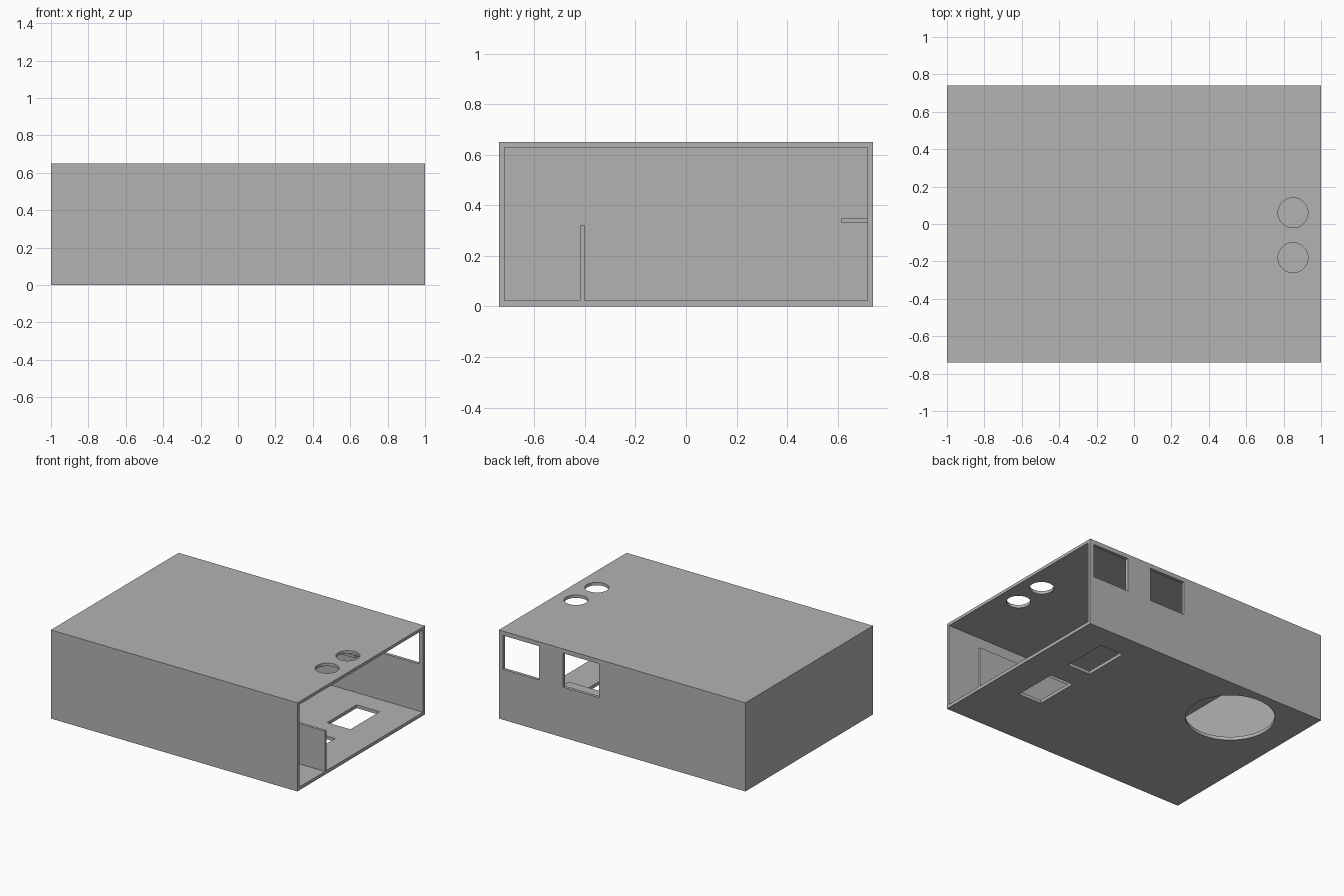
import bpy

default = bpy.data.objects.get("Cube")
if default:
    bpy.data.objects.remove(default, do_unlink=True)

grey = bpy.data.materials.new("plain_grey")
grey.use_nodes = True
colour = (0.45, 0.45, 0.45, 1)
grey.diffuse_color = colour
grey.node_tree.nodes["Principled BSDF"].inputs["Base Color"].default_value = colour


def block(name, x, y, z):
    """Box given by its (low, high) range on each axis."""
    bpy.ops.mesh.primitive_cube_add(size=1)
    ob = bpy.context.object
    ob.name = name
    for v in ob.data.vertices:
        v.co = [r[0] if c < 0 else r[1] for c, r in zip(v.co, (x, y, z))]
    ob.data.materials.append(grey)
    return ob


def disc(name, x, y, z, radius):
    """Upright cylinder used as a round cutter."""
    bpy.ops.mesh.primitive_cylinder_add(vertices=64, radius=radius, depth=0.2, location=(x, y, z))
    ob = bpy.context.object
    ob.name = name
    ob.data.materials.append(grey)
    return ob


def cut(target, cutter):
    mod = target.modifiers.new("cut", "BOOLEAN")
    mod.operation = "DIFFERENCE"
    mod.solver = "EXACT"
    mod.object = cutter
    bpy.context.view_layer.objects.active = target
    bpy.ops.object.modifier_apply(modifier=mod.name)
    bpy.data.objects.remove(cutter, do_unlink=True)


# Case: a box hollowed out from its open end
case = block("case", (-1, 1), (-0.74, 0.74), (0, 0.65))
cut(case, block("hollow", (-0.98, 1.1), (-0.717, 0.717), (0.024, 0.628)))

# Two windows in the back wall
for x in ((0.675, 0.967), (0.187, 0.48)):
    cut(case, block("window", x, (0.65, 0.85), (0.37, 0.618)))

# Two rectangular slots in the floor
for y in ((0.22, 0.56), (-0.285, 0.045)):
    cut(case, block("slot", (0.57, 0.758), y, (-0.1, 0.1)))

# Two button holes in the top and a large round hole in the floor
for y in (0.06, -0.18):
    cut(case, disc("button_hole", 0.85, y, 0.64, 0.08))
cut(case, disc("round_hole", -0.515, 0.378, 0, 0.297))

# Inner divider along the front and small ledge under the second window
block("divider", (-0.98, 1), (-0.42, -0.4), (0.024, 0.32))
block("window_ledge", (0.15, 0.52), (0.615, 0.717), (0.33, 0.35))
